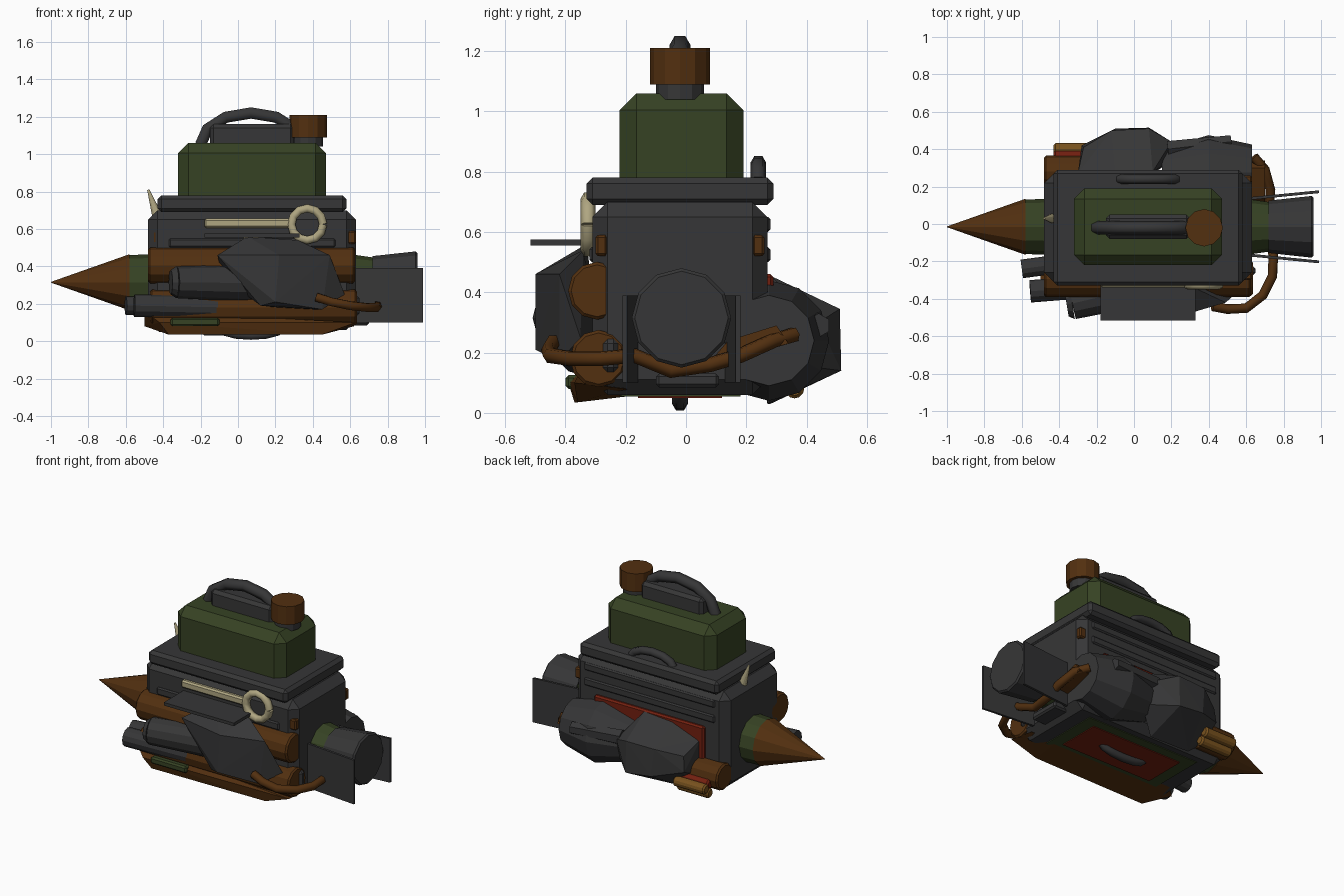
import bpy, bmesh
from math import sin, cos, pi
from mathutils import Vector, Matrix

default_cube = bpy.data.objects.get("Cube")
if default_cube:
    bpy.data.objects.remove(default_cube)


def material(name, red, green, blue):
    mat = bpy.data.materials.new(name)
    mat.use_nodes = True
    color = (red, green, blue, 1)
    mat.diffuse_color = color
    mat.node_tree.nodes["Principled BSDF"].inputs["Base Color"].default_value = color
    return mat


DARK = material("charcoal", .037, .037, .038)
GREEN = material("olive_green", .037, .055, .017)
BROWN = material("leather_brown", .085, .029, .005)
RED = material("rust_red", .17, .014, .005)
CREAM = material("bone_cream", .43, .38, .22)
TAN = material("tan", .19, .085, .013)


def add_object(name, data, mat):
    data.materials.clear()
    data.materials.append(mat)
    part = bpy.data.objects.new(name, data)
    bpy.context.collection.objects.link(part)
    return part


def finish(name, bm, mat):
    bmesh.ops.recalc_face_normals(bm, faces=bm.faces[:])
    mesh = bpy.data.meshes.new(name)
    bm.to_mesh(mesh)
    bm.free()
    add_object(name, mesh, mat)


def box(name, mat, x, y, z, bevel=0):
    # Block between low and high limits on each axis
    bm = bmesh.new()
    bmesh.ops.create_cube(bm)
    for vert in bm.verts:
        vert.co = [limits[side > 0] for side, limits in zip(vert.co, (x, y, z))]
    if bevel:
        bmesh.ops.bevel(bm, geom=bm.edges[:], offset=bevel, segments=1, affect='EDGES')
    finish(name, bm, mat)


def rod(name, mat, start, end, radius, end_radius=None, sides=12):
    # Cylinder or cone between two points
    start, end = Vector(start), Vector(end)
    axis = end - start
    turn = axis.to_track_quat('Z', 'Y').to_matrix().to_4x4()
    bm = bmesh.new()
    bmesh.ops.create_cone(bm, cap_ends=True, segments=sides, radius1=radius,
                          radius2=radius if end_radius is None else end_radius,
                          depth=axis.length, matrix=Matrix.Translation((start + end) / 2) @ turn)
    finish(name, bm, mat)


def roll(name, mat, left, right, y, z, radius, rim=.01):
    # Cylinder along x with chamfered rims
    bm = bmesh.new()
    rings = []
    for x, r in ((left, radius - rim), (left + rim, radius), (right - rim, radius), (right, radius - rim)):
        rings.append([bm.verts.new((x, y + r * sin(pi * i / 6), z + r * cos(pi * i / 6)))
                      for i in range(12)])
    for ring, following in zip(rings, rings[1:]):
        for i in range(12):
            bm.faces.new((ring[i - 1], ring[i], following[i], following[i - 1]))
    bm.faces.new(rings[0])
    bm.faces.new(rings[-1])
    finish(name, bm, mat)


def hull(name, mat, points):
    # Faceted solid wrapped around a few points
    bm = bmesh.new()
    verts = [bm.verts.new(point) for point in points]
    inside = bmesh.ops.convex_hull(bm, input=verts)["geom_interior"]
    bmesh.ops.delete(bm, geom=[g for g in inside if isinstance(g, bmesh.types.BMVert)], context='VERTS')
    finish(name, bm, mat)


def tube(name, mat, points, radius):
    # Six-sided tube along a path
    curve = bpy.data.curves.new(name, 'CURVE')
    curve.dimensions = '3D'
    curve.bevel_depth = radius
    curve.bevel_resolution = 1
    curve.use_fill_caps = True
    spline = curve.splines.new('POLY')
    spline.points.add(len(points) - 1)
    for target, point in zip(spline.points, points):
        target.co = (*point, 1)
    path = add_object(name + "_path", curve, mat)
    mesh = bpy.data.meshes.new_from_object(path)
    bpy.data.objects.remove(path)
    add_object(name, mesh, mat)


def arch(name, middle, half, y, z, height, radius):
    # Half-oval grip, hanging down where height is negative
    angles = [pi * i / 6 for i in range(7)]
    tube(name, DARK, [(middle - half * cos(a), y, z + height * sin(a)) for a in angles], radius)


# Main case, lid and trim
box("main_case", DARK, x=(-.48, .63), y=(-.31, .27), z=(.06, .7), bevel=.05)
box("lid", DARK, x=(-.43, .58), y=(-.33, .29), z=(.69, .78), bevel=.02)
box("front_strip", DARK, x=(-.37, .52), y=(-.32, -.3), z=(.5, .55), bevel=.008)
for name, bottom in (("lower_back_strip", .5), ("upper_back_strip", .6)):
    box(name, DARK, x=(-.4, .55), y=(.26, .28), z=(bottom, bottom + .05), bevel=.008)
for x in (-.43, .58):
    for y in (-.28, .24):
        box("corner_stud", BROWN, x=(x - .02, x + .02), y=(y - .02, y + .02), z=(.52, .59), bevel=.01)
for y in (-.28, .24):
    box("side_stud", BROWN, x=(.58, .63), y=(y - .02, y + .02), z=(.52, .59), bevel=.008)

# Fuel can with cap and grip
box("fuel_can", GREEN, x=(-.32, .47), y=(-.22, .19), z=(.7, 1.06), bevel=.055)
box("can_block", DARK, x=(-.15, .3), y=(-.08, .05), z=(1.04, 1.16), bevel=.02)
arch("can_handle", middle=.07, half=.27, y=-.02, z=1.05, height=.17, radius=.035)
cap_at = Vector((.375, -.02, 1.04))
for name, mat, low, high, radius in (("cap_neck", DARK, 0, .06, .08), ("can_cap", BROWN, .05, .17, .1)):
    up = Vector((0, 0, 1))
    rod(name, mat, cap_at + up * low, cap_at + up * high, radius)

# Grips on the lid and underside
arch("lid_handle", middle=.075, half=.15, y=.24, z=.77, height=.06, radius=.026)
arch("bottom_handle", middle=.07, half=.16, y=-.02, z=.07, height=-.04, radius=.026)

# Underside and back panels
box("bottom_frame", GREEN, x=(-.33, .49), y=(-.22, .18), z=(.055, .07))
box("bottom_panel", RED, x=(-.25, .41), y=(-.16, .12), z=(.05, .06))
box("back_panel", RED, x=(-.33, .47), y=(.25, .29), z=(.14, .46), bevel=.01)

# Bomb through the case, from nose to tail


def bomb_part(name, mat, start, end, radius, end_radius):
    rod(name, mat, (start, -.015, .315), (end, -.015, .315), radius, end_radius)


bomb_part("nose_cone", BROWN, -.58, -1, .15, .002)
bomb_part("bomb_front_band", GREEN, -.59, -.46, .145, .15)
bomb_part("bomb_rear_band", GREEN, .6, .74, .15, .13)
bomb_part("bomb_tail", DARK, .72, .95, .14, .165)
bomb_part("bomb_tail_rim", DARK, .95, .96, .165, .155)
for name, side in (("back_tail_fin", 1), ("front_tail_fin", -1)):
    hull(name, DARK, [(x, side * (spread + skin) - .015, z)
                      for x, spread in ((.63, .145), (.99, .18))
                      for skin in (0, .015) for z in (.1, .39)])
box("tail_bracket", DARK, x=(.55, .7), y=(-.1, .11), z=(.085, .13), bevel=.01)

# Rolled mats along the front
roll("upper_mat_roll", BROWN, left=-.48, right=.625, y=-.295, z=.405, radius=.096)
roll("lower_mat_roll", BROWN, left=-.47, right=.635, y=-.29, z=.18, radius=.095)
box("lower_roll_core", DARK, x=(.6, .65), y=(-.28, -.22), z=(.13, .25), bevel=.02)
hull("lower_mat_flap", BROWN, [(-.5, -.34, .16), (-.5, -.25, .08), (-.37, -.37, .035),
                               (-.42, -.39, .1), (.63, -.37, .1), (.45, -.36, .035),
                               (.62, -.2, .08), (-.4, -.15, .06), (.45, -.15, .06)])
box("green_cloth", GREEN, x=(-.36, -.1), y=(-.4, -.33), z=(.08, .125), bevel=.01)

# Front pouch and canisters
hull("front_pouch", DARK, [(-.11, -.43, .46), (.05, -.33, .56), (.32, -.34, .54),
                           (.49, -.42, .46), (.57, -.35, .25), (.45, -.42, .17),
                           (.12, -.45, .19), (.2, -.5, .21), (.22, -.5, .46),
                           (-.08, -.3, .34), (.3, -.28, .17)])
rod("large_canister", DARK, start=(-.33, -.425, .315), end=(.08, -.33, .31), radius=.085, end_radius=.1)
rod("large_canister_rim", DARK, start=(-.36, -.43, .315), end=(-.33, -.425, .315), radius=.065, end_radius=.085)
rod("small_canister", DARK, start=(-.555, -.36, .19), end=(-.05, -.32, .18), radius=.06)
rod("side_canister", DARK, start=(-.6, -.24, .19), end=(-.45, -.22, .19), radius=.05)

# Wrench above a small shelf, and a bone spike
box("front_shelf", DARK, x=(-.18, .33), y=(-.515, -.3), z=(.555, .575))
box("wrench_bar", CREAM, x=(-.18, .3), y=(-.34, -.305), z=(.605, .655), bevel=.01)
box("wrench_peg", CREAM, x=(.03, .11), y=(-.34, -.3), z=(.52, .57))
tube("wrench_ring", CREAM, [(.37 + .085 * cos(pi * i / 6), -.325, .625 + .085 * sin(pi * i / 6))
                            for i in range(13)], radius=.025)
rod("bone_spike", CREAM, start=(-.435, .03, .68), end=(-.48, .03, .81), radius=.026, end_radius=.006)

# Sack, flared roll, small roll and sticks on the back
hull("back_sack", DARK, [(-.3, .25, .13), (-.3, .27, .37), (-.28, .42, .2), (-.27, .41, .3),
                         (-.1, .51, .16), (-.12, .5, .34), (.08, .515, .14), (.08, .51, .345),
                         (.2, .44, .3), (.24, .36, .16), (-.18, .28, .03), (.1, .27, .03),
                         (-.1, .28, .44), (.1, .28, .455)])
rod("back_roll_neck", DARK, start=(.15, .275, .24), end=(.4, .275, .24), radius=.13, end_radius=.2)
rod("back_roll_end", DARK, start=(.4, .275, .24), end=(.63, .275, .24), radius=.2, end_radius=.15)
rod("back_roll_tie", DARK, start=(.18, .4, .3), end=(.52, .44, .29), radius=.05, end_radius=.04, sides=6)
roll("small_back_roll", BROWN, left=-.48, right=-.25, y=.28, z=.17, radius=.085)
for name, mat, y, z in (("upper_stick", TAN, .4, .12), ("lower_stick", TAN, .36, .08), ("red_stick", RED, .36, .14)):
    roll(name, mat, left=-.43, right=-.2, y=y, z=z, radius=.032)

# Hose looping under the tail from the pouch to the back roll
tube("hose", BROWN, [(.42, -.44, .235), (.5, -.455, .21), (.6, -.45, .19), (.69, -.38, .18),
                     (.74, -.28, .18), (.745, -.17, .19), (.72, -.05, .14), (.72, .08, .16),
                     (.73, .18, .19), (.7, .29, .24), (.64, .36, .26)], radius=.026)
hull("hose_clasp", BROWN, [(x, y, z) for x in (.62, .7) for y, z in
                           ((.08, .17), (.2, .19), (.34, .23), (.3, .29), (.14, .24))])
